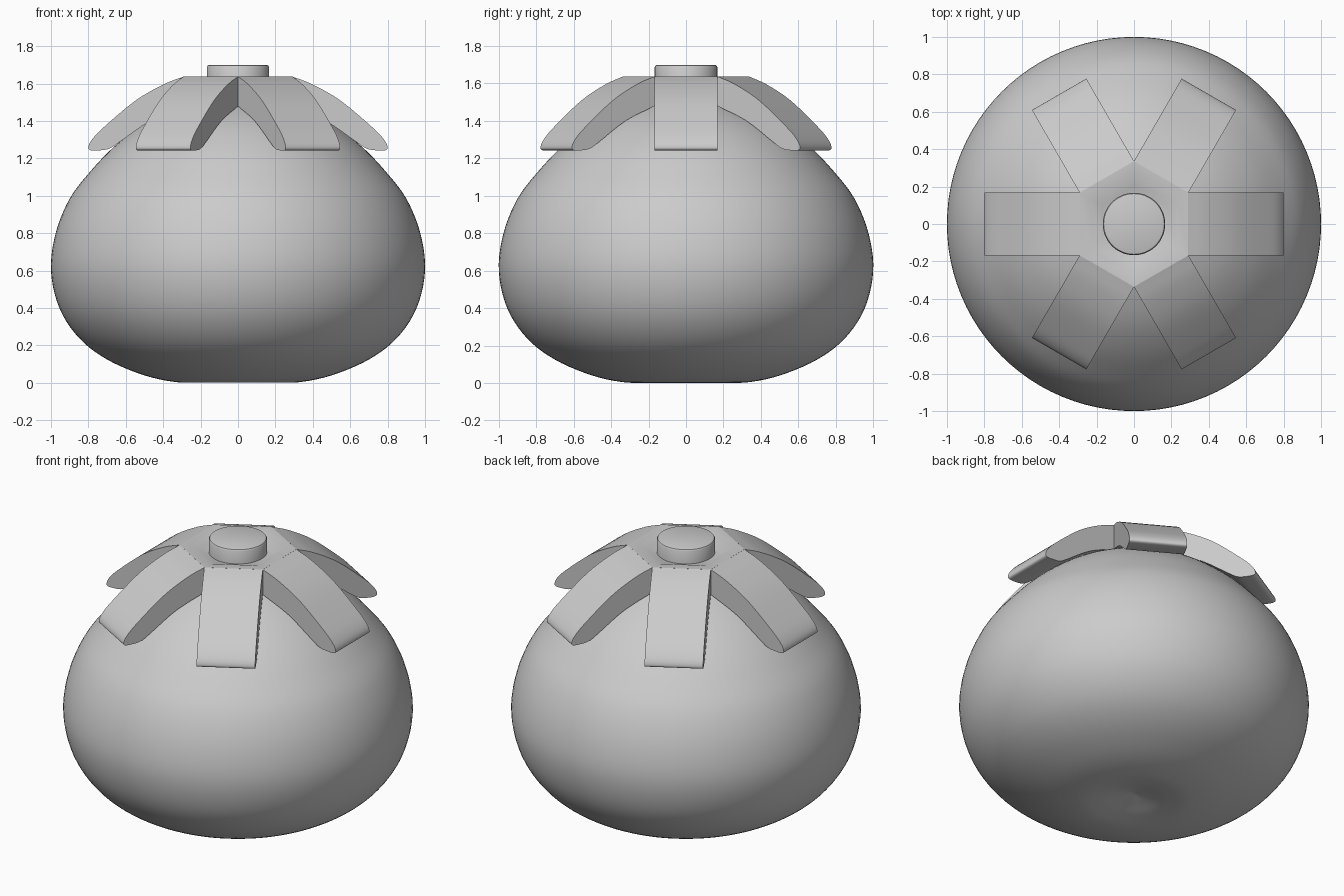
import bpy, bmesh, math
from mathutils import Matrix, Vector

if "Cube" in bpy.data.objects:
    bpy.data.objects.remove(bpy.data.objects["Cube"])


def finish(name, bm, angle):
    bmesh.ops.remove_doubles(bm, verts=bm.verts, dist=1e-4)
    bmesh.ops.recalc_face_normals(bm, faces=bm.faces)
    me = bpy.data.meshes.new(name)
    bm.to_mesh(me)
    bm.free()
    ob = bpy.data.objects.new(name, me)
    bpy.context.collection.objects.link(ob)
    bpy.ops.object.select_all(action='DESELECT')
    ob.select_set(True)
    bpy.context.view_layer.objects.active = ob
    bpy.ops.object.shade_smooth_by_angle(angle=math.radians(angle))
    return ob


def smooth_path(pts, n=5):
    """Catmull-Rom curve through the profile points."""
    p = [Vector(q) for q in pts]
    p = [2 * p[0] - p[1]] + p + [2 * p[-1] - p[-2]]
    out = []
    for i in range(1, len(p) - 2):
        a, b, c, d = p[i - 1:i + 3]
        for k in range(n):
            t = k / n
            out.append(0.5 * (2 * b + (c - a) * t + (2 * a - 5 * b + 4 * c - d) * t**2
                              + (3 * b - a - 3 * c + d) * t**3))
    return out + [p[-2]]


def lathe(name, pts, steps, angle):
    bm = bmesh.new()
    vs = [bm.verts.new((max(r, 0), 0, z)) for r, z in pts]
    es = [bm.edges.new(e) for e in zip(vs, vs[1:])]
    bmesh.ops.spin(bm, geom=vs + es, cent=(0, 0, 0), axis=(0, 0, 1),
                   angle=2 * math.pi, steps=steps)
    return finish(name, bm, angle)


# Plump round body with a shallow dimple underneath
body = [(0, 0.05), (0.1, 0.03), (0.2, 0.01), (0.32, 0.003), (0.5, 0.04), (0.7, 0.125),
        (0.85, 0.24), (0.955, 0.4), (1, 0.6), (0.975, 0.8), (0.9, 0.985),
        (0.79, 1.13), (0.66, 1.265), (0.5, 1.385), (0.3, 1.48), (0.15, 1.51), (0, 1.52)]
lathe("body", smooth_path(body), 96, 60)

# Short stem with a softened rim
lathe("stem", [(0, 1.7), (0.154, 1.7), (0.162, 1.697), (0.167, 1.688), (0.167, 1.58)], 48, 40)

# Six curved leaves: a side profile given width, repeated around the stem
top = [(0.29, 1.638), (0.4, 1.595), (0.55, 1.508), (0.72, 1.365), (0.78, 1.302),
       (0.8, 1.262), (0.79, 1.244), (0.745, 1.243), (0.69, 1.252), (0.63, 1.29),
       (0.47, 1.4), (0.29, 1.48)]
profile = smooth_path(top, 4)
half = 0.168
for i in range(6):
    bm = bmesh.new()
    f = bm.faces.new([bm.verts.new((r, -half, z)) for r, z in profile])
    ext = bmesh.ops.extrude_face_region(bm, geom=[f])
    moved = [v for v in ext['geom'] if isinstance(v, bmesh.types.BMVert)]
    bmesh.ops.translate(bm, verts=moved, vec=(0, 2 * half, 0))
    bm.transform(Matrix.Rotation(i * math.pi / 3, 4, 'Z'))
    finish("leaf_%d" % (i + 1), bm, 40)

# Six-sided cap joining the leaves, dipping gently towards the stem
bm = bmesh.new()
rings = []
for r, z in [(0.336, 1.48), (0.336, 1.638), (0.27, 1.636), (0.2, 1.61), (0.1, 1.605)]:
    rings.append([bm.verts.new((r * math.cos(a), r * math.sin(a), z))
                  for a in [math.radians(30 + 60 * k) for k in range(6)]])
for lo, hi in zip(rings, rings[1:]):
    for k in range(6):
        j = (k + 1) % 6
        bm.faces.new((lo[k], lo[j], hi[j], hi[k]))
bm.faces.new(rings[-1])
finish("leaf_cap", bm, 35)
